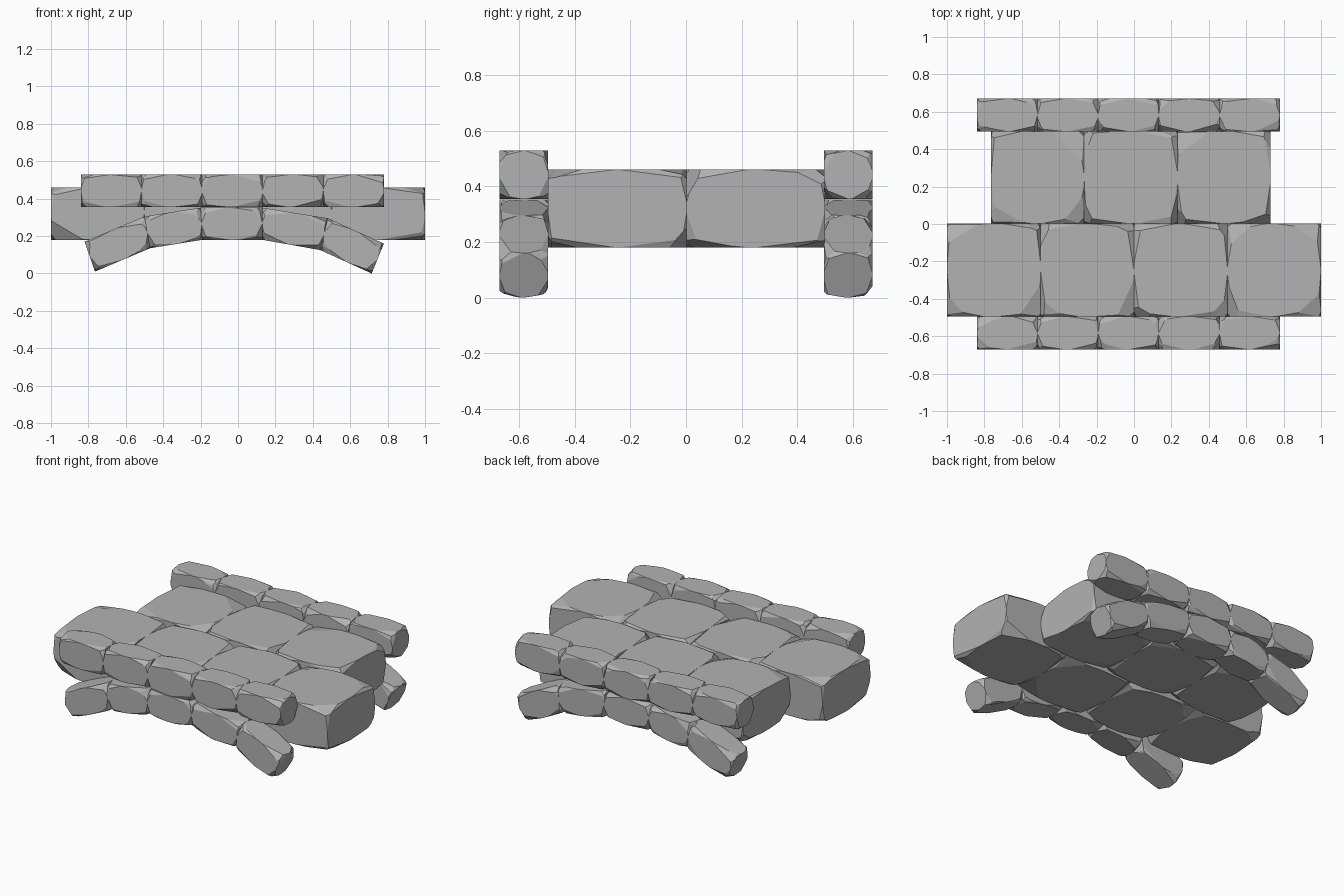
import bpy, bmesh, random
from mathutils import Vector

if "Cube" in bpy.data.objects:
    bpy.data.objects.remove(bpy.data.objects["Cube"])

random.seed(11)
stone = bpy.data.materials.new("stone")
stone.diffuse_color = (0.45, 0.45, 0.45, 1)
stone.use_nodes = True
stone.node_tree.nodes["Principled BSDF"].inputs["Base Color"].default_value = stone.diffuse_color


def chipped_stone(name, profile, y0, y1):
    """Extrude a four-point xz profile along y and chip off every corner."""
    bm = bmesh.new()
    rings = [[bm.verts.new((x, y, z)) for x, z in profile] for y in (y0, y1)]
    bm.faces.new(rings[0])
    bm.faces.new(rings[1][::-1])
    for i in range(4):
        j = (i + 1) % 4
        bm.faces.new((rings[0][j], rings[0][i], rings[1][i], rings[1][j]))
    bmesh.ops.recalc_face_normals(bm, faces=bm.faces[:])
    centre = sum((v.co for v in bm.verts), Vector()) / 8
    planes = []

    def add_chip(corner, edges, depths):
        a, b, c = (corner + e.normalized() * d for e, d in zip(edges, depths))
        normal = (b - a).cross(c - a).normalized()
        planes.append((a, normal if normal.dot(a - centre) > 0 else -normal))

    # Each corner loses one broad chip, plus slivers running along its ridges
    for v in bm.verts:
        edges = sorted((e.other_vert(v).co - v.co for e in v.link_edges),
                       key=lambda e: e.length)
        shallow = random.randrange(3)
        add_chip(v.co, edges, [
            e.length * (random.uniform(0.08, 0.14) if i == shallow
                        else random.uniform(0.15, 0.4)) for i, e in enumerate(edges)])
        for k in range(3):
            add_chip(v.co, edges, [
                e.length * random.uniform(0.4, 0.5) if i == k
                else random.uniform(0.012, 0.045) for i, e in enumerate(edges)])

    for co, normal in planes:
        cut = bmesh.ops.bisect_plane(
            bm, geom=bm.verts[:] + bm.edges[:] + bm.faces[:], dist=1e-5,
            plane_co=co, plane_no=normal, clear_outer=True)
        rim = [e for e in cut["geom_cut"]
               if isinstance(e, bmesh.types.BMEdge) and e.is_boundary]
        if len(rim) > 2:
            bmesh.ops.contextual_create(bm, geom=rim)
    bmesh.ops.recalc_face_normals(bm, faces=bm.faces[:])
    mesh = bpy.data.meshes.new(name)
    bm.to_mesh(mesh)
    bm.free()
    mesh.materials.append(stone)
    bpy.context.collection.objects.link(bpy.data.objects.new(name, mesh))


def course(name, bottom, top, y0, y1):
    """A row of stones between matching bottom and top xz points."""
    for i in range(len(top) - 1):
        chipped_stone(f"{name}_{i + 1}",
                      [bottom[i], bottom[i + 1], top[i + 1], top[i]], y0, y1)


def level(x0, x1, count, z):
    return [(x0 + (x1 - x0) * i / count, z) for i in range(count + 1)]


# Walkway: two staggered rows of slabs
course("front_slab", level(-1, 1, 4, 0.18), level(-1, 1, 4, 0.46), -0.495, 0.003)
course("back_slab", level(-0.765, 0.73, 3, 0.18), level(-0.765, 0.73, 3, 0.46), 0.003, 0.5)

# Arch profile carried under both parapets
arch_top = [(-0.82, 0.17), (-0.5, 0.305), (-0.2, 0.352), (0.13, 0.352), (0.48, 0.295), (0.78, 0.16)]
arch_bottom = [(-0.765, 0.01), (-0.47, 0.135), (-0.19, 0.18), (0.13, 0.18), (0.44, 0.125), (0.715, 0.0)]

for side, y0, y1 in (("front", -0.67, -0.495), ("back", 0.495, 0.67)):
    course(side + "_parapet_stone", level(-0.84, 0.78, 5, 0.355),
           level(-0.84, 0.78, 5, 0.528), y0, y1)
    course(side + "_arch_stone", arch_bottom, arch_top, y0, y1)
